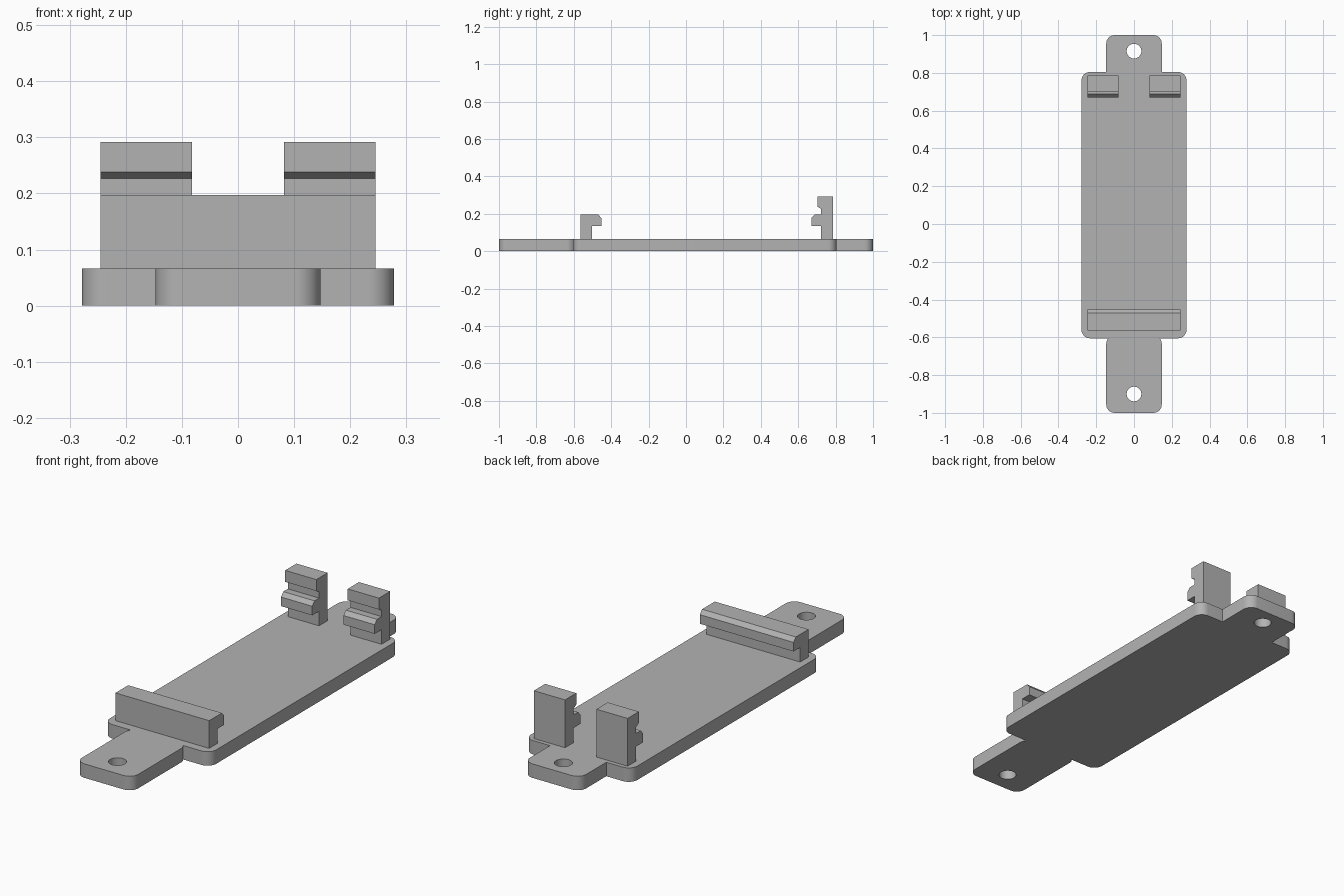
import bpy
from math import sin, cos, pi, radians

cube = bpy.data.objects.get("Cube")
if cube:
    bpy.data.objects.remove(cube, do_unlink=True)

grey = bpy.data.materials.new("plain grey")
grey.use_nodes = True
colour = (0.45, 0.45, 0.45, 1)
grey.diffuse_color = colour
grey.node_tree.nodes["Principled BSDF"].inputs["Base Color"].default_value = colour

THICK = 0.066   # plate thickness
R = 0.045       # corner radius


def arc(cx, cy, r, start, end, steps=10):
    return [(cx + r * cos(radians(start + (end - start) * i / steps)),
             cy + r * sin(radians(start + (end - start) * i / steps)))
            for i in range(steps + 1)]


def extrude_outlines(name, outlines, depth):
    """Fill closed 2D outlines (inner ones become holes) and extrude about z = 0."""
    curve = bpy.data.curves.new(name, "CURVE")
    curve.dimensions = "2D"
    curve.fill_mode = "BOTH"
    curve.extrude = depth / 2
    for outline in outlines:
        spline = curve.splines.new("POLY")
        spline.points.add(len(outline) - 1)
        for point, (u, v) in zip(spline.points, outline):
            point.co = (u, v, 0, 1)
        spline.use_cyclic_u = True
    obj = bpy.data.objects.new(name, curve)
    bpy.context.collection.objects.link(obj)
    bpy.ops.object.select_all(action="DESELECT")
    obj.select_set(True)
    bpy.context.view_layer.objects.active = obj
    bpy.ops.object.convert(target="MESH")
    obj = bpy.context.object
    # Weld the caps to the walls
    bpy.ops.object.mode_set(mode="EDIT")
    bpy.ops.mesh.select_all(action="SELECT")
    bpy.ops.mesh.remove_doubles(threshold=0.0001)
    bpy.ops.mesh.normals_make_consistent(inside=False)
    bpy.ops.object.mode_set(mode="OBJECT")
    obj.data.materials.clear()
    obj.data.materials.append(grey)
    bpy.ops.object.shade_smooth_by_angle(angle=radians(30))
    return obj


# Base plate: right-hand half of the outline from front to back, then mirrored
tab, body, front, back = 0.147, 0.278, -0.605, 0.805
half = (arc(tab - R, -1 + R, R, -90, 0)
        + arc(tab - R, front - 0.03, R, 0, 42, 5)
        + arc(body - R, front + R, R, -90, 0)
        + arc(body - R, back - R, R, 0, 90)
        + [(tab, back)]
        + arc(tab - R, 1 - R, R, 0, 90))
outline = half + [(-x, y) for x, y in reversed(half)]
holes = [arc(0, y, 0.039, 0, 360 - 360 / 32, 31) for y in (-0.9, 0.915)]
plate = extrude_outlines("base_plate", [outline] + holes, THICK)
plate.location.z = THICK / 2


def clip(name, profile, x, width):
    """Side profile in (y, z), extruded across x."""
    obj = extrude_outlines(name, [profile], width)
    obj.rotation_euler = (pi / 2, 0, pi / 2)
    obj.location.x = x
    return obj


# Front retaining bar with a hooked, chamfered lip
foot = THICK - 0.002
clip("front_bar", [(-0.565, foot), (-0.503, foot), (-0.503, 0.135), (-0.453, 0.135),
                   (-0.453, 0.178), (-0.47, 0.197), (-0.565, 0.197)], 0, 0.49)

# Rear pair of clips with a lower lip, a groove and an upper block
rear = [(0.786, foot), (0.786, 0.292), (0.702, 0.292), (0.702, 0.238), (0.722, 0.227),
        (0.722, 0.197), (0.688, 0.197), (0.671, 0.178), (0.671, 0.135),
        (0.722, 0.135), (0.722, foot)]
for side, name in ((1, "left_rear_clip"), (-1, "right_rear_clip")):
    clip(name, rear, side * 0.1635, 0.163)
